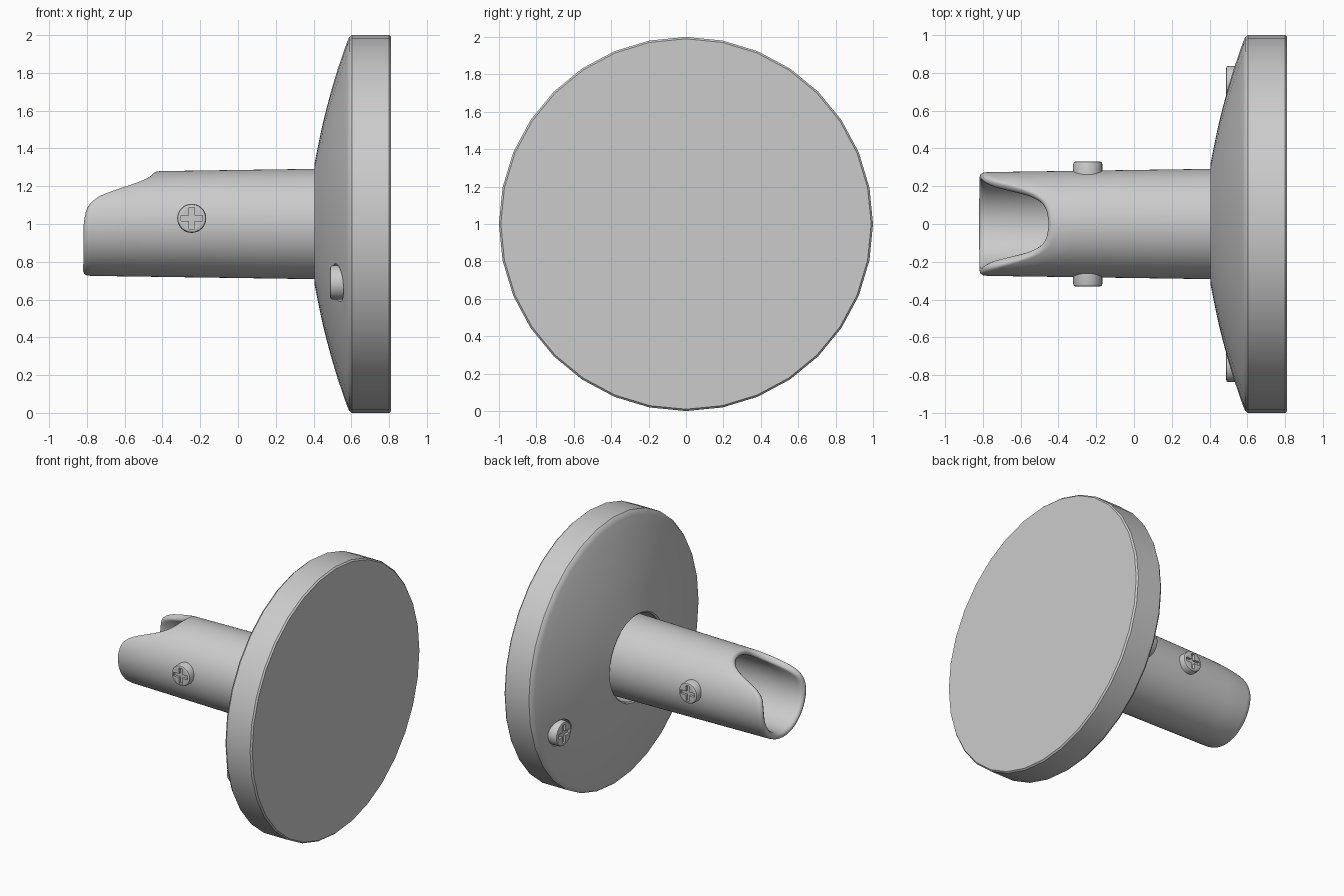
import bpy, bmesh
from math import sin, cos, pi, radians, degrees
from mathutils import Matrix, Vector

cube = bpy.data.objects.get("Cube")
if cube:
    bpy.data.objects.remove(cube, do_unlink=True)

grey = bpy.data.materials.new("plain_grey")
grey.use_nodes = True
colour = (0.6, 0.6, 0.6, 1)
grey.diffuse_color = colour
grey.node_tree.nodes["Principled BSDF"].inputs["Base Color"].default_value = colour


def rings_object(name, rings, matrix=Matrix()):
    """Skin a list of equal rings into one closed surface."""
    bm = bmesh.new()
    loops = [[bm.verts.new(p) for p in ring] for ring in rings]
    for a, b in zip(loops, loops[1:]):
        for i in range(len(a)):
            j = (i + 1) % len(a)
            bm.faces.new((a[i], a[j], b[j], b[i]))
    bm.faces.new(loops[0])
    bm.faces.new(loops[-1])
    bmesh.ops.recalc_face_normals(bm, faces=bm.faces)
    bm.transform(matrix)
    mesh = bpy.data.meshes.new(name)
    bm.to_mesh(mesh)
    bm.free()
    mesh.materials.append(grey)
    obj = bpy.data.objects.new(name, mesh)
    bpy.context.collection.objects.link(obj)
    return obj


def lathe(name, profile, sides, matrix=Matrix()):
    """Turn an (x, radius) profile around the x axis."""
    turns = [2 * pi * i / sides for i in range(sides)]
    return rings_object(name, [[(x, r * sin(t), r * cos(t)) for t in turns]
                               for x, r in profile], matrix)


def box(name, size, matrix):
    bpy.ops.mesh.primitive_cube_add(size=1)
    obj = bpy.context.object
    obj.name = name
    obj.data.transform(matrix @ Matrix.Diagonal((*size, 1)))
    return obj


def cut(target, cutter):
    mod = target.modifiers.new("cut", 'BOOLEAN')
    mod.operation = 'DIFFERENCE'
    mod.solver = 'EXACT'
    mod.object = cutter
    bpy.context.view_layer.objects.active = target
    bpy.ops.object.modifier_apply(modifier=mod.name)
    bpy.data.objects.remove(cutter, do_unlink=True)


def smooth(obj, angle=35):
    bpy.ops.object.select_all(action='DESELECT')
    obj.select_set(True)
    bpy.context.view_layer.objects.active = obj
    bpy.ops.object.shade_smooth_by_angle(angle=radians(angle))


# Domed wall flange with a shallow socket for the tube
flange = lathe("wall_flange", [
    (0.56, 0.315), (0.415, 0.315), (0.406, 0.325), (0.425, 0.42), (0.446, 0.52),
    (0.468, 0.61), (0.495, 0.71), (0.525, 0.81), (0.555, 0.9), (0.578, 0.965),
    (0.588, 0.988), (0.603, 1.0), (0.8, 1.0), (0.811, 0.99)], 32,
    Matrix.Translation((0, 0, 1)))


# Cross-head screw, facing -x before placement
def screw(name, radius, depth, matrix):
    head = lathe(name, [(depth, radius), (0.012, radius), (0.003, radius * 0.95),
                        (0, radius * 0.87)], 32, matrix)
    for size in ((0.036, radius * 1.5, radius * 0.36), (0.036, radius * 0.36, radius * 1.5)):
        cut(head, box("slot_cutter", size, matrix))
    smooth(head)


for side, label in ((1, "left"), (-1, "right")):
    # Mounting screw sunk in a round hole in the dome
    spot = Vector((0.488, side * 0.747, 0.69))
    cut(flange, lathe("hole_cutter", [(-0.1, 0.1), (0.07, 0.1)], 32,
                      Matrix.Translation(spot)))
    screw("flange_screw_" + label, 0.09, 0.075, Matrix.Translation(spot))
    # Clamping screw through the side of the tube
    screw("tube_screw_" + label, 0.077, 0.08,
          Matrix.Translation((-0.245, side * 0.33, 1.03))
          @ Matrix.Rotation(-side * pi / 2, 4, 'Z'))
smooth(flange)

# Tube with a scooped open end: end position by angle away from the top
SCOOP = [(0, -0.45), (20, -0.465), (33, -0.515), (43, -0.6), (52, -0.71),
         (60, -0.77), (70, -0.802), (90, -0.818), (181, -0.82)]


def end_x(turn):
    a = abs(degrees(turn))
    for (a0, x0), (a1, x1) in zip(SCOOP, SCOOP[1:]):
        if a <= a1:
            f = (a - a0) / (a1 - a0)
            return x0 + (x1 - x0) * f


def soft_end(turn):
    return sum(end_x(turn + radians(d)) for d in (-6, -3, 0, 3, 6)) / 5


def outer(x):
    return 0.292 - 0.018 * (0.41 - x) / 1.23


turns = [-pi + 2 * pi * i / 96 for i in range(96)]
soft_ends = [end_x(t) if abs(t) > 3 else soft_end(t) for t in turns]
WALL = 0.05
# (distance behind the end, depth into the wall) around the rounded lip
LIP = [(0.04, 0), (0.018, 0.003), (0.006, 0.01), (0, 0.024),
       (0.006, 0.038), (0.018, 0.046), (0.04, WALL)]
rings = []


def add_ring(place):
    ring = []
    for t, end in zip(turns, soft_ends):
        x, r = place(end)
        ring.append((x, r * sin(t), 1 + r * cos(t)))
    rings.append(ring)


for step in range(8):
    add_ring(lambda e: (0.6 + (e + 0.04 - 0.6) * step / 8,
                        outer(0.6 + (e + 0.04 - 0.6) * step / 8)))
for back, inset in LIP:
    add_ring(lambda e: (e + back, outer(e + back) - inset))
for step in range(1, 5):
    add_ring(lambda e: (e + 0.04 + (-0.2 - e - 0.04) * step / 4, outer(e) - WALL))
smooth(rings_object("scooped_tube", rings), 50)
